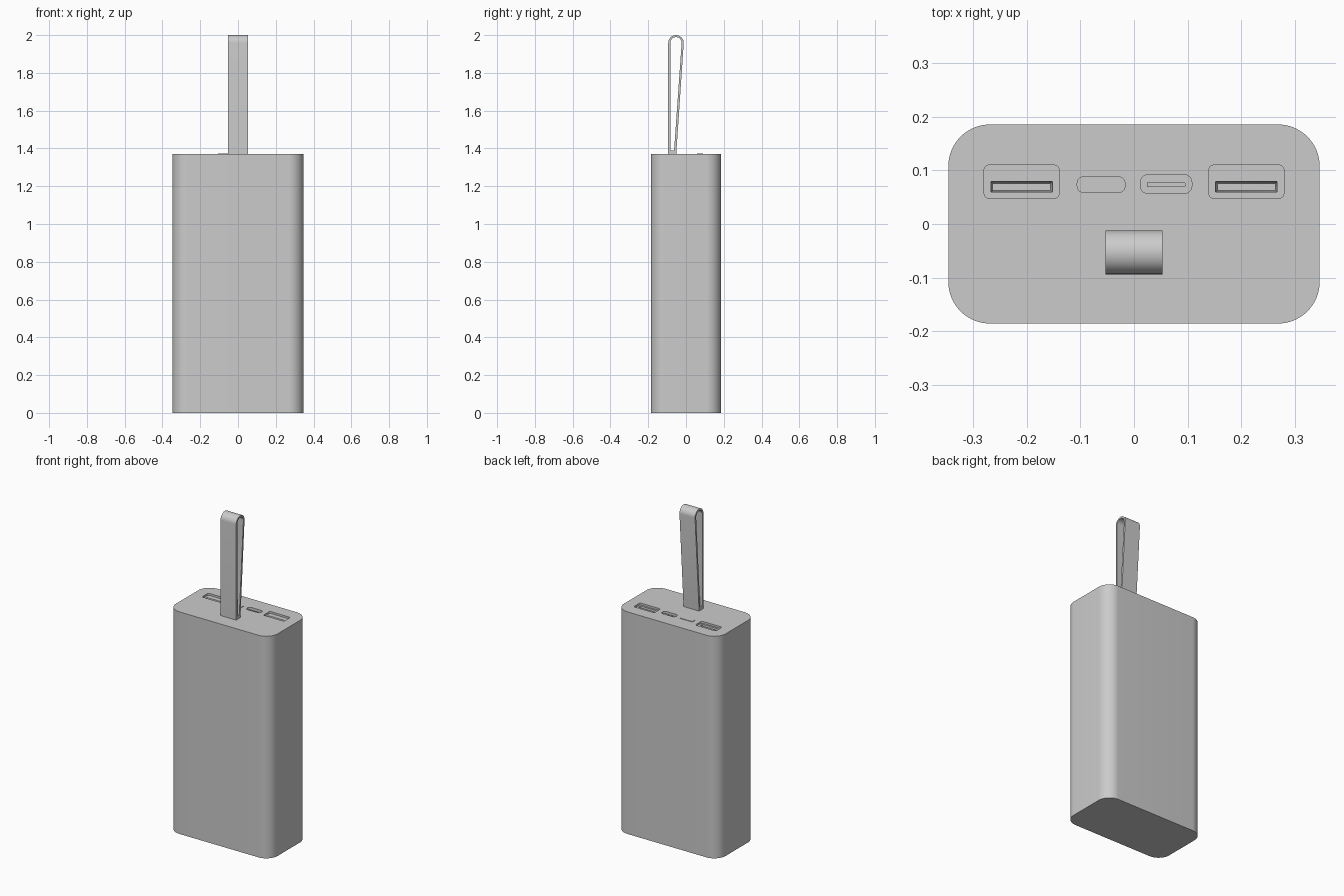
import bpy, bmesh, math

if "Cube" in bpy.data.objects:
    bpy.data.objects.remove(bpy.data.objects["Cube"])

TOP = 1.37
grey = bpy.data.materials.new("mid_grey")
grey.diffuse_color = (0.6, 0.6, 0.6, 1)
grey.use_nodes = True
grey.node_tree.nodes["Principled BSDF"].inputs["Base Color"].default_value = grey.diffuse_color


def finish(name, bm):
    bmesh.ops.recalc_face_normals(bm, faces=bm.faces)
    me = bpy.data.meshes.new(name)
    bm.to_mesh(me)
    bm.free()
    me.materials.append(grey)
    ob = bpy.data.objects.new(name, me)
    bpy.context.collection.objects.link(ob)
    return ob


def smooth(ob):
    bpy.ops.object.select_all(action='DESELECT')
    ob.select_set(True)
    bpy.context.view_layer.objects.active = ob
    bpy.ops.object.shade_smooth_by_angle(angle=math.radians(35))


def rounded_rect(cx, cy, hx, hy, r, n):
    pts = []
    for q, (sx, sy) in enumerate([(1, 1), (-1, 1), (-1, -1), (1, -1)]):
        for i in range(n + 1):
            a = math.pi / 2 * (q + i / n)
            pts.append((cx + sx * (hx - r) + r * math.cos(a),
                        cy + sy * (hy - r) + r * math.sin(a)))
    return pts


def prism(name, cx, cy, hx, hy, r, z0, z1, n=6, taper=0.0):
    """Rounded box; the bottom is inset by taper."""
    bm = bmesh.new()
    lo = [bm.verts.new((x, y, z0)) for x, y in
          rounded_rect(cx, cy, hx - taper, hy - taper, r, n)]
    hi = [bm.verts.new((x, y, z1)) for x, y in rounded_rect(cx, cy, hx, hy, r, n)]
    bm.faces.new(lo)
    bm.faces.new(hi)
    for i in range(len(lo)):
        j = (i + 1) % len(lo)
        bm.faces.new((lo[i], lo[j], hi[j], hi[i]))
    return finish(name, bm)


def cut(target, cutter):
    mod = target.modifiers.new("cut", 'BOOLEAN')
    mod.operation = 'DIFFERENCE'
    mod.solver = 'EXACT'
    mod.object = cutter
    bpy.context.view_layer.objects.active = target
    bpy.ops.object.modifier_apply(modifier=mod.name)
    bpy.data.objects.remove(cutter)


# Main case with port recesses
body = prism("case_body", 0, 0, 0.347, 0.186, 0.078, 0, TOP, n=16)
for side in (-1, 1):
    x = side * 0.21
    cut(body, prism("cutter", x, 0.079, 0.07, 0.031, 0.009, TOP - 0.012, TOP + 0.02))
    cut(body, prism("cutter", x, 0.0695, 0.058, 0.0105, 0.001, TOP - 0.05, TOP - 0.008,
                    n=2, taper=0.004))
cut(body, prism("cutter", 0.06, 0.0745, 0.048, 0.0175, 0.014, TOP - 0.03, TOP + 0.02))
smooth(body)

# Contact tongue in the small port, and the power button
smooth(prism("port_tongue", 0.06, 0.0735, 0.036, 0.004, 0.001, TOP - 0.032, TOP - 0.008, n=2))
smooth(prism("power_button", -0.0615, 0.0735, 0.0455, 0.0155, 0.013, TOP - 0.005, TOP + 0.003))


# Carry strap: a folded loop, straight at the front and leaning at the back
def strap_loop(t, base, n=20):
    cy, cz, r = -0.053, 1.959, 0.041 - t
    pts = [(-0.094 + t, base)]
    for i in range(n + 1):
        a = math.pi * (1 - i / n)
        pts.append((cy + r * math.cos(a), cz + r * math.sin(a)))
    pts.append((-0.052 - t, base))
    return pts


bm = bmesh.new()
rings = [[bm.verts.new((x, y, z)) for y, z in loop]
         for x in (-0.053, 0.053)
         for loop in (strap_loop(0, TOP - 0.005), strap_loop(0.011, TOP + 0.02))]
lo, li, ro, ri = rings
for a, b in ((lo, li), (ro, ri), (lo, ro), (li, ri)):
    for i in range(len(a)):
        j = (i + 1) % len(a)
        bm.faces.new((a[i], a[j], b[j], b[i]))
smooth(finish("carry_strap", bm))
